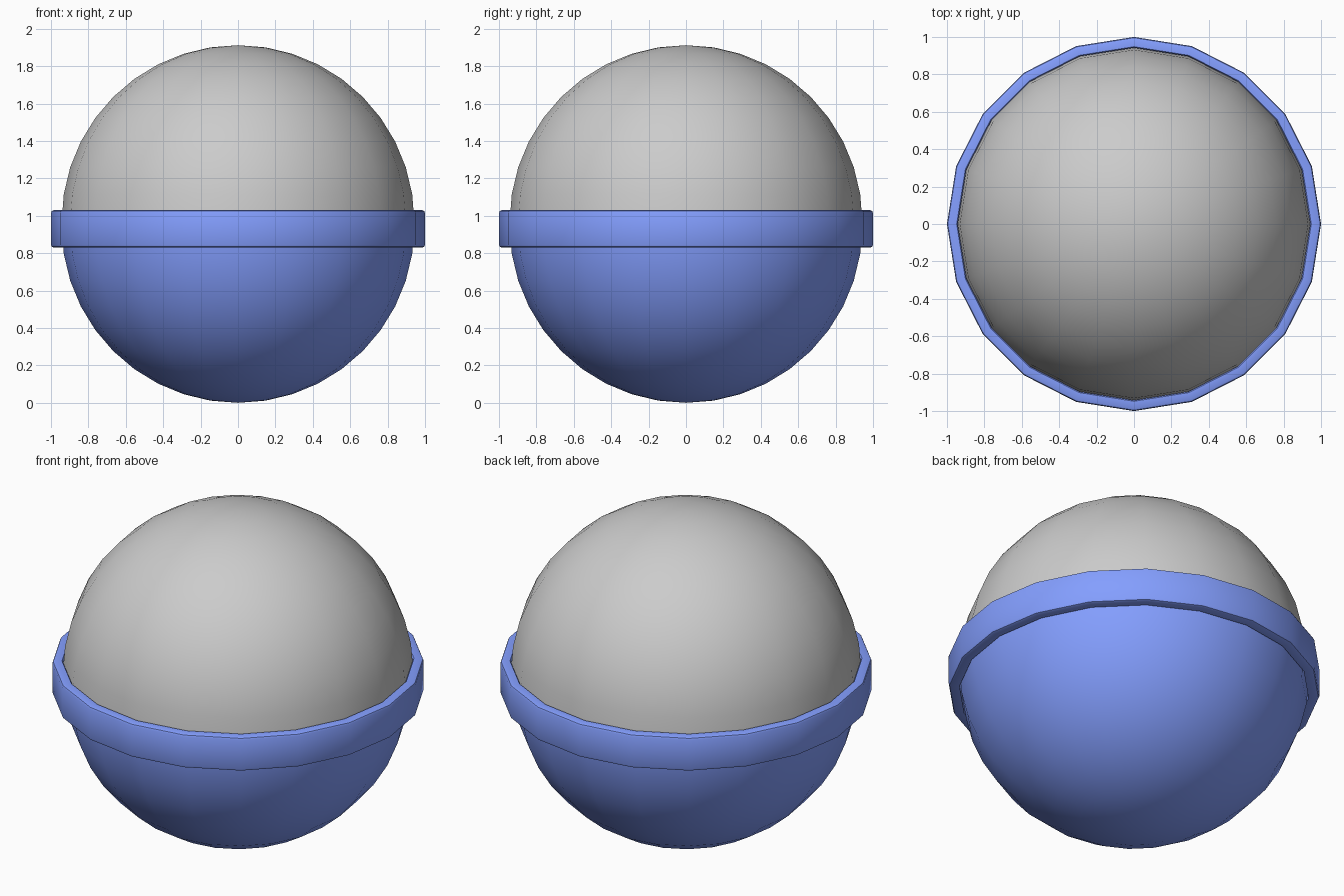
import bpy, bmesh
from math import sin, cos, pi, radians

if "Cube" in bpy.data.objects:
    bpy.data.objects.remove(bpy.data.objects["Cube"])

SIDES = 20
R = 0.943

blue = bpy.data.materials.new("blue_plastic")
blue.diffuse_color = (0.23, 0.345, 1.0, 1)
blue.use_nodes = True
blue.node_tree.nodes["Principled BSDF"].inputs["Base Color"].default_value = blue.diffuse_color


def lathe(name, profile, closed=False, material=None):
    """Revolve (radius, z) points around z; radius 0 makes a pole."""
    bm = bmesh.new()
    rings = []
    for r, z in profile:
        if r < 1e-6:
            rings.append([bm.verts.new((0, 0, z))] * SIDES)
        else:
            rings.append([bm.verts.new((r * cos(2 * pi * i / SIDES),
                                        r * sin(2 * pi * i / SIDES), z))
                          for i in range(SIDES)])
    pairs = list(zip(rings, rings[1:]))
    if closed:
        pairs.append((rings[-1], rings[0]))
    for a, b in pairs:
        for i in range(SIDES):
            j = (i + 1) % SIDES
            bm.faces.new(dict.fromkeys((a[i], a[j], b[j], b[i])))
    bmesh.ops.recalc_face_normals(bm, faces=bm.faces)
    mesh = bpy.data.meshes.new(name)
    bm.to_mesh(mesh)
    bm.free()
    ob = bpy.data.objects.new(name, mesh)
    bpy.context.collection.objects.link(ob)
    if material:
        mesh.materials.append(material)
    bpy.ops.object.select_all(action='DESELECT')
    ob.select_set(True)
    bpy.context.view_layer.objects.active = ob
    bpy.ops.object.shade_smooth_by_angle(angle=radians(30))
    return ob


def hemisphere(centre, sign):
    angles = [radians(9 * k) for k in range(11)]
    return [(R * cos(a) if k < 10 else 0, centre + sign * R * sin(a))
            for k, a in enumerate(angles)]


# upper dome and lower bowl
lathe("upper_dome", hemisphere(0.969, 1))
lathe("lower_bowl", hemisphere(0.943, -1), material=blue)

# band around the seam, with softened outer corners
b = 0.015
c = b * 0.3
lathe("seam_band", [(0.942, 0.83), (1 - b, 0.83), (1 - c, 0.83 + c), (1, 0.83 + b),
                    (1, 1.03 - b), (1 - c, 1.03 - c), (1 - b, 1.03), (0.948, 1.03),
                    (0.942, 1.02)],
      closed=True, material=blue)
